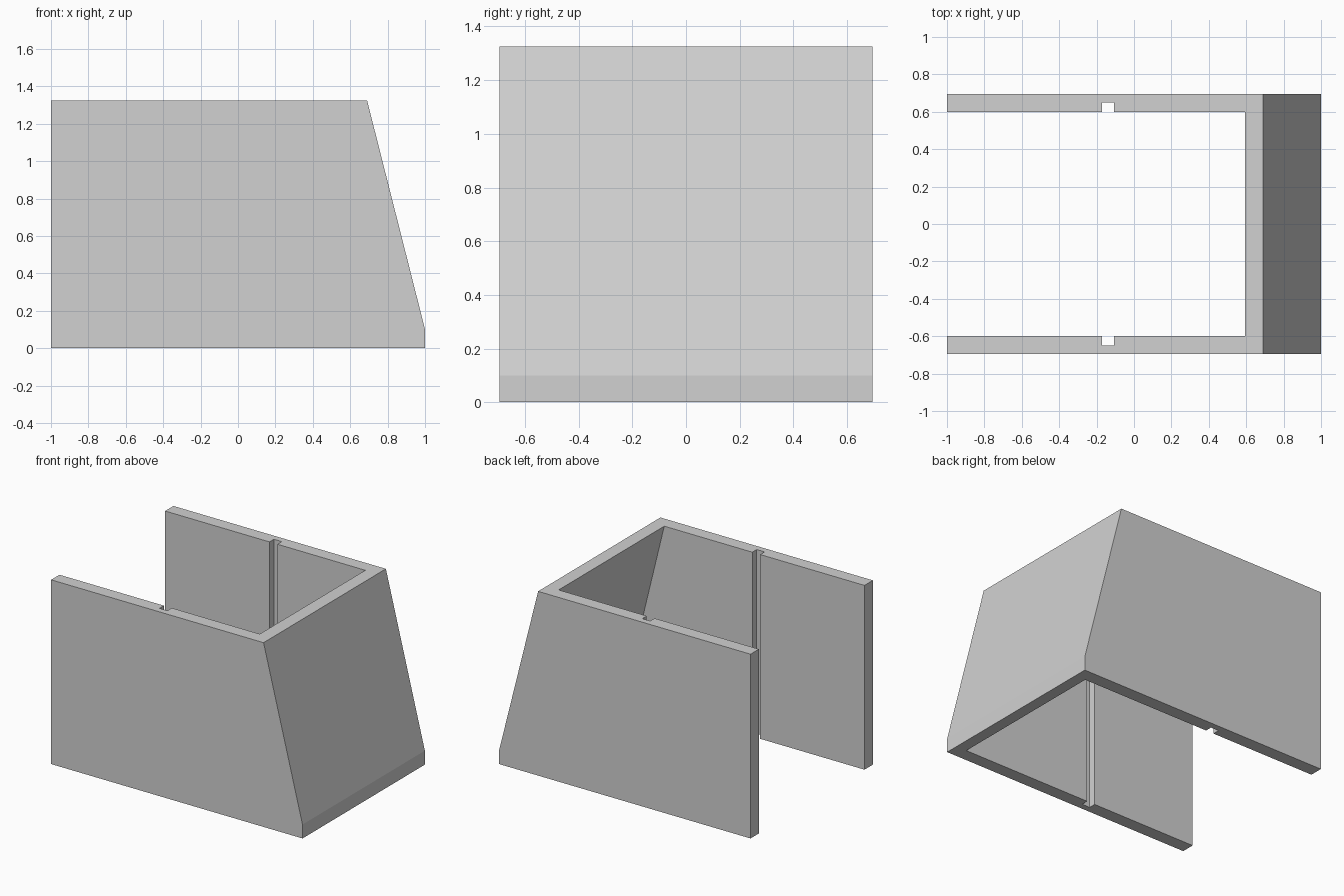
import bpy
import bmesh

cube = bpy.data.objects.get("Cube")
if cube:
    bpy.data.objects.remove(cube, do_unlink=True)

grey = bpy.data.materials.new("light_grey")
grey.use_nodes = True
colour = (0.64, 0.64, 0.64, 1)
grey.diffuse_color = colour
grey.node_tree.nodes["Principled BSDF"].inputs["Base Color"].default_value = colour

BACK, OUTER, INNER, SLOT = -1.0, 0.695, 0.6, 0.65
SLOT_A, SLOT_B = -0.17, -0.107


def plan(outer_x, inner_x):
    """U-shaped wall outline with a slot in each side wall."""
    half = [(outer_x, OUTER), (BACK, OUTER), (BACK, INNER), (SLOT_A, INNER),
            (SLOT_A, SLOT), (SLOT_B, SLOT), (SLOT_B, INNER), (inner_x, INNER)]
    return half + [(x, -y) for x, y in reversed(half)]


# Height, outer and inner position of the end wall: short plinth, then a slope
levels = [(0.0, 1.0, 0.917), (0.1, 1.0, 0.892), (1.325, 0.69, 0.593)]

bm = bmesh.new()
rings = [[bm.verts.new((x, y, z)) for x, y in plan(outer, inner)]
         for z, outer, inner in levels]
for low, high in zip(rings, rings[1:]):
    for i in range(len(low)):
        j = (i + 1) % len(low)
        bm.faces.new((low[i], low[j], high[j], high[i]))

# Top and bottom edges of the walls
bm.faces.new(rings[-1])
bm.faces.new(rings[0][::-1])
bmesh.ops.recalc_face_normals(bm, faces=bm.faces[:])

# Merge the side faces that lie in one plane
bmesh.ops.dissolve_limit(bm, angle_limit=0.01, verts=bm.verts[:], edges=bm.edges[:])

mesh = bpy.data.meshes.new("slotted_wall_shell")
bm.to_mesh(mesh)
bm.free()
mesh.materials.append(grey)
bpy.context.collection.objects.link(bpy.data.objects.new("slotted_wall_shell", mesh))
